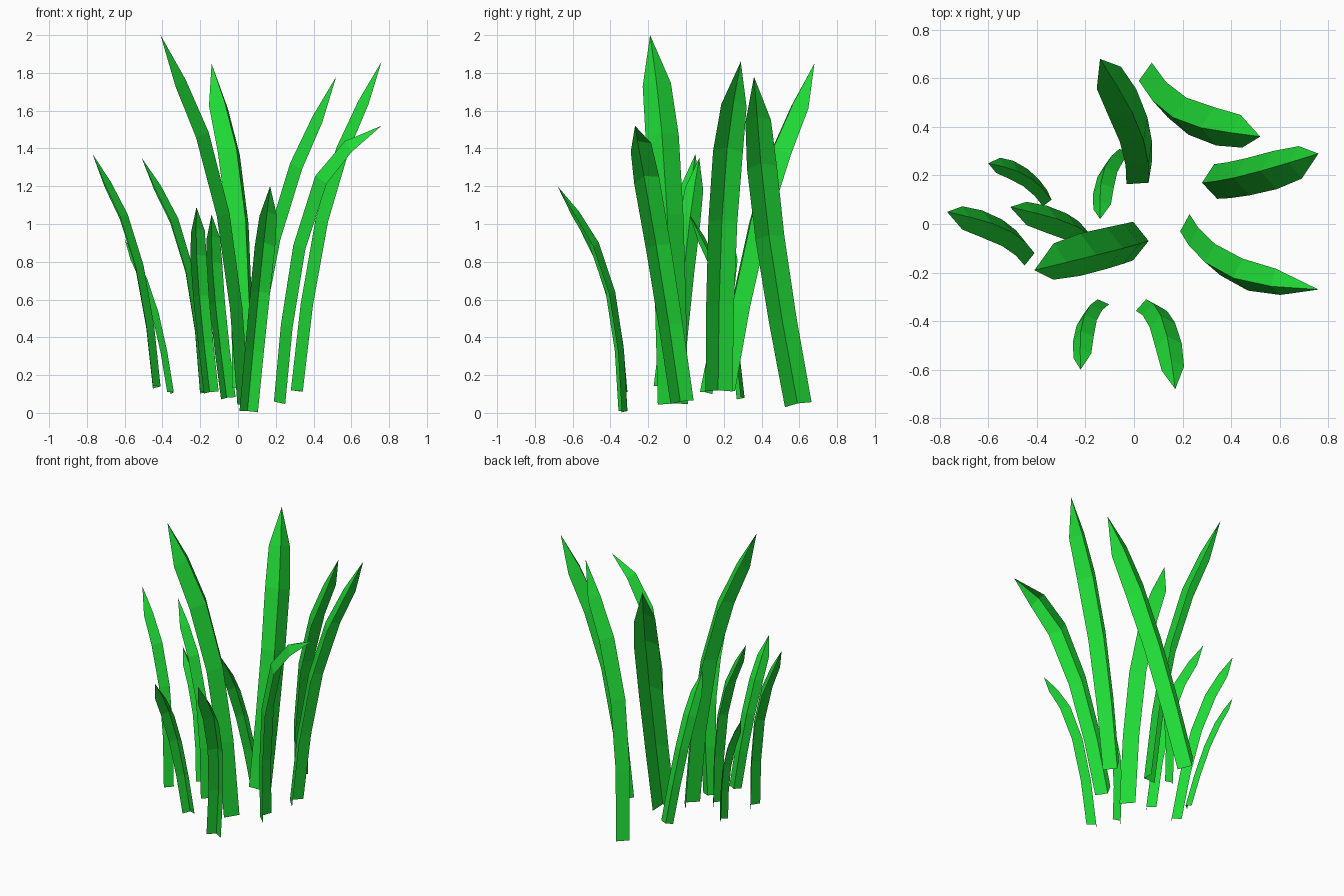
import bpy
import bmesh
from math import radians, cos, sin
from mathutils import Vector

cube = bpy.data.objects.get("Cube")
if cube:
    bpy.data.objects.remove(cube, do_unlink=True)

# Leaf material
green = bpy.data.materials.new("leaf_green")
green.use_nodes = True
colour = (0.014, 0.7, 0.037, 1)
green.diffuse_color = colour
green.node_tree.nodes["Principled BSDF"].inputs["Base Color"].default_value = colour

# Shared blade shape: position along the chord, bend amount, curl amount, width taper
STATIONS = [
    (0, 0, 0, 0.93),
    (0.25, 0.62, 0, 0.96),
    (0.5, 1, 0.4, 1),
    (0.72, 0.95, 1, 1.03),
    (0.87, 0.55, 0.9, 0.88),
    (1, 0, 0, 0),
]
WIDTH_RATIO = 0.085
FOLD_RATIO = 0.4

# Each blade, in hundredths: ridge base, tip, sideways bend, curl near the tip;
# then ridge heading in degrees
BLADES = {
    "back_blade": ((6, 17, 13), (-14, 68, 185), (8, -8), (0, 0, 0), -48),
    "back_left_blade": ((2, 59, 5), (52, 36, 178), (-11, -4), (0, 1, 0), 183),
    "left_blade": ((28, 17, 12), (76, 29, 186), (-11, -4), (0, 0, 0), 185),
    "left_bent_blade": ((19, -3, 6), (76, -27, 152), (-17, 0), (-3, -2, 8), 190),
    "front_blade": ((5, -31, 1), (17, -68, 120), (0, 12), (0, 0, 0), 100),
    "front_right_blade": ((-15, -31, 11), (-22, -60, 109), (-2, 8), (0, 0, 0), 105),
    "tallest_blade": ((6, -7, 5), (-41, -19, 200), (13, 3), (0, 0, 0), 0),
    "right_inner_blade": ((-16, -7, 11), (-51, 7, 135), (10, -1), (0, 0, 0), 0),
    "right_outer_blade": ((-41, -12, 14), (-77, 5, 137), (9, 0), (0, 0, 0), 0),
    "back_right_blade": ((-34, 10, 11), (-60, 25, 92), (5, 1), (0, 0, 0), -15),
    "short_inner_blade": ((-6, 31, 8), (-14, 2, 105), (-2, 7), (0, 0, 0), 105),
}


def ridge_path(base, tip, bend, curl):
    """Ridge points from base to tip, bowed at right angles to the chord."""
    chord = tip - base
    lift = -(chord.x * bend.x + chord.y * bend.y) / chord.z
    bow = Vector((bend.x, bend.y, lift))
    return [base + chord * along + bow * bowed + curl * curled
            for along, bowed, curled, taper in STATIONS]


def make_blade(name, base, tip, bend, curl, heading):
    base, tip, bend, curl = (Vector(v) / 100 for v in (base, tip, bend, curl))
    path = ridge_path(base, tip, bend, curl)
    width = WIDTH_RATIO * (tip - base).length
    facing = Vector((cos(radians(heading)), sin(radians(heading)), 0))

    # Folded rows: one edge, ridge, other edge
    bm = bmesh.new()
    rows = []
    last = len(path) - 1
    for i in range(last):
        tangent = (path[i + 1] - path[max(i - 1, 0)]).normalized()
        normal = (facing - tangent * facing.dot(tangent)).normalized()
        side = tangent.cross(normal)
        size = width * STATIONS[i][-1]
        fold = path[i] - normal * size * FOLD_RATIO
        points = (fold - side * size / 2, path[i], fold + side * size / 2)
        rows.append([bm.verts.new(p) for p in points])

    # Strip faces, closed by two triangles at the tip
    for low, high in zip(rows, rows[1:]):
        for k in range(2):
            bm.faces.new((low[k], low[k + 1], high[k + 1], high[k]))
    point = bm.verts.new(path[last])
    for k in range(2):
        bm.faces.new((rows[-1][k], rows[-1][k + 1], point))

    mesh = bpy.data.meshes.new(name)
    bm.to_mesh(mesh)
    bm.free()
    mesh.materials.append(green)
    blade = bpy.data.objects.new(name, mesh)
    bpy.context.collection.objects.link(blade)


for name, shape in BLADES.items():
    make_blade(name, *shape)
